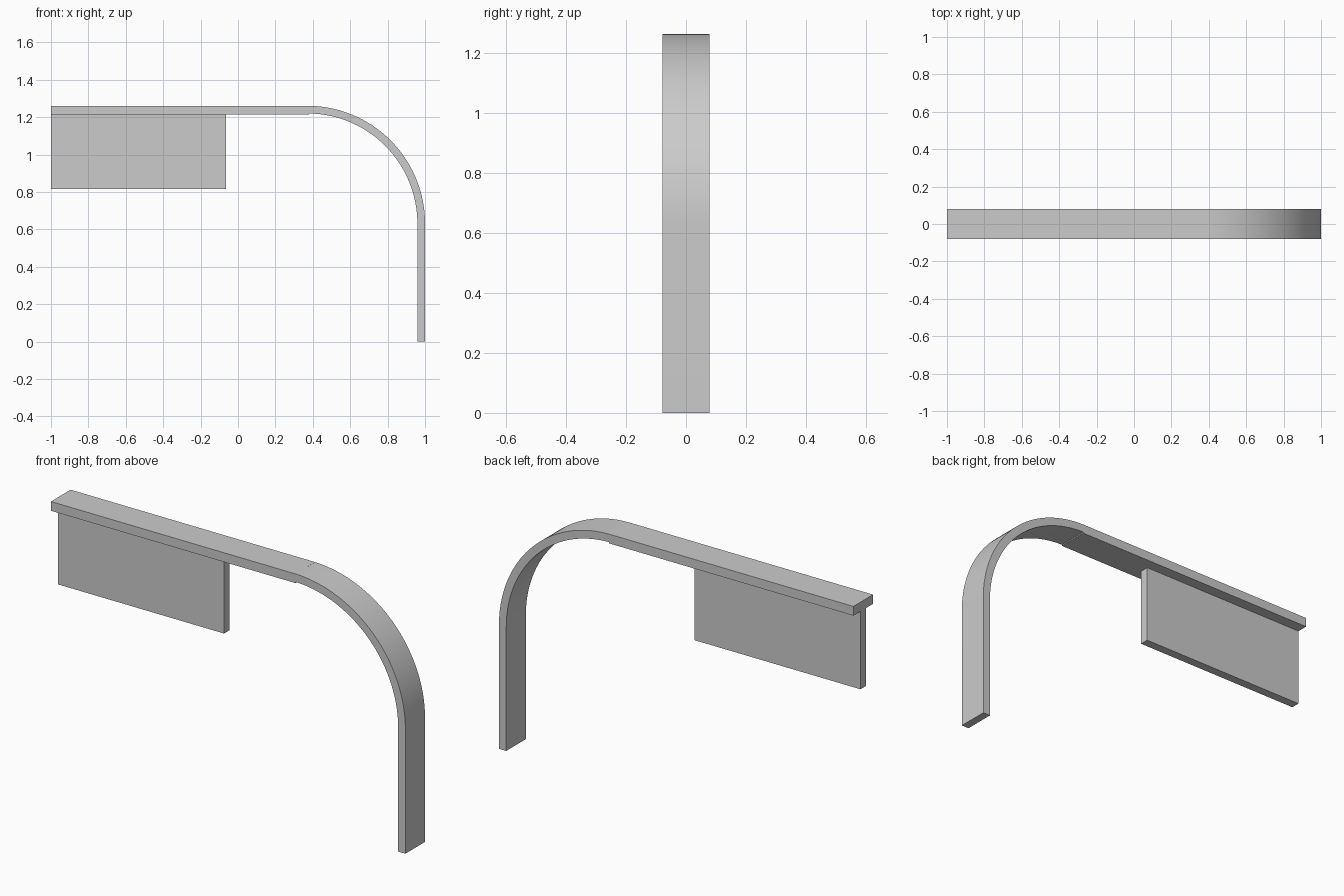
import bpy, bmesh, math

if "Cube" in bpy.data.objects:
    bpy.data.objects.remove(bpy.data.objects["Cube"])

W = 0.158    # depth of the frame in y
H = 1.261    # total height
R = 0.63     # outer bend radius
T = 0.041    # post thickness


def extrude_profile(name, pts, width):
    """Closed x-z outline extruded symmetrically along y."""
    bm = bmesh.new()
    face = bm.faces.new([bm.verts.new((x, -width / 2, z)) for x, z in pts])
    ext = bmesh.ops.extrude_face_region(bm, geom=[face])
    verts = [g for g in ext["geom"] if isinstance(g, bmesh.types.BMVert)]
    bmesh.ops.translate(bm, verts=verts, vec=(0, width, 0))
    bmesh.ops.recalc_face_normals(bm, faces=bm.faces)
    mesh = bpy.data.meshes.new(name)
    bm.to_mesh(mesh)
    bm.free()
    obj = bpy.data.objects.new(name, mesh)
    bpy.context.collection.objects.link(obj)
    return obj


def rect(x0, x1, z0, z1):
    return [(x0, z0), (x1, z0), (x1, z1), (x0, z1)]


def arc(r, n=40):
    cx, cz = 1 - R, H - R
    return [(cx + r * math.cos(math.pi / 2 * i / n),
             cz + r * math.sin(math.pi / 2 * i / n)) for i in range(n + 1)]


# Upright post with its quarter-circle bend
post = extrude_profile(
    "curved_post",
    [(1 - T, 0), (1, 0)] + arc(R) + arc(R - T)[::-1], W)
bpy.context.view_layer.objects.active = post
post.select_set(True)
bpy.ops.object.shade_smooth_by_angle(angle=math.radians(30))

# Horizontal arm, slightly thicker than the post
extrude_profile("top_arm", rect(-1, 0.38, H - 0.047, H), W)

# Hanging sign panel
extrude_profile("sign_panel", rect(-1, -0.063, 0.817, H - 0.047), 0.045)
